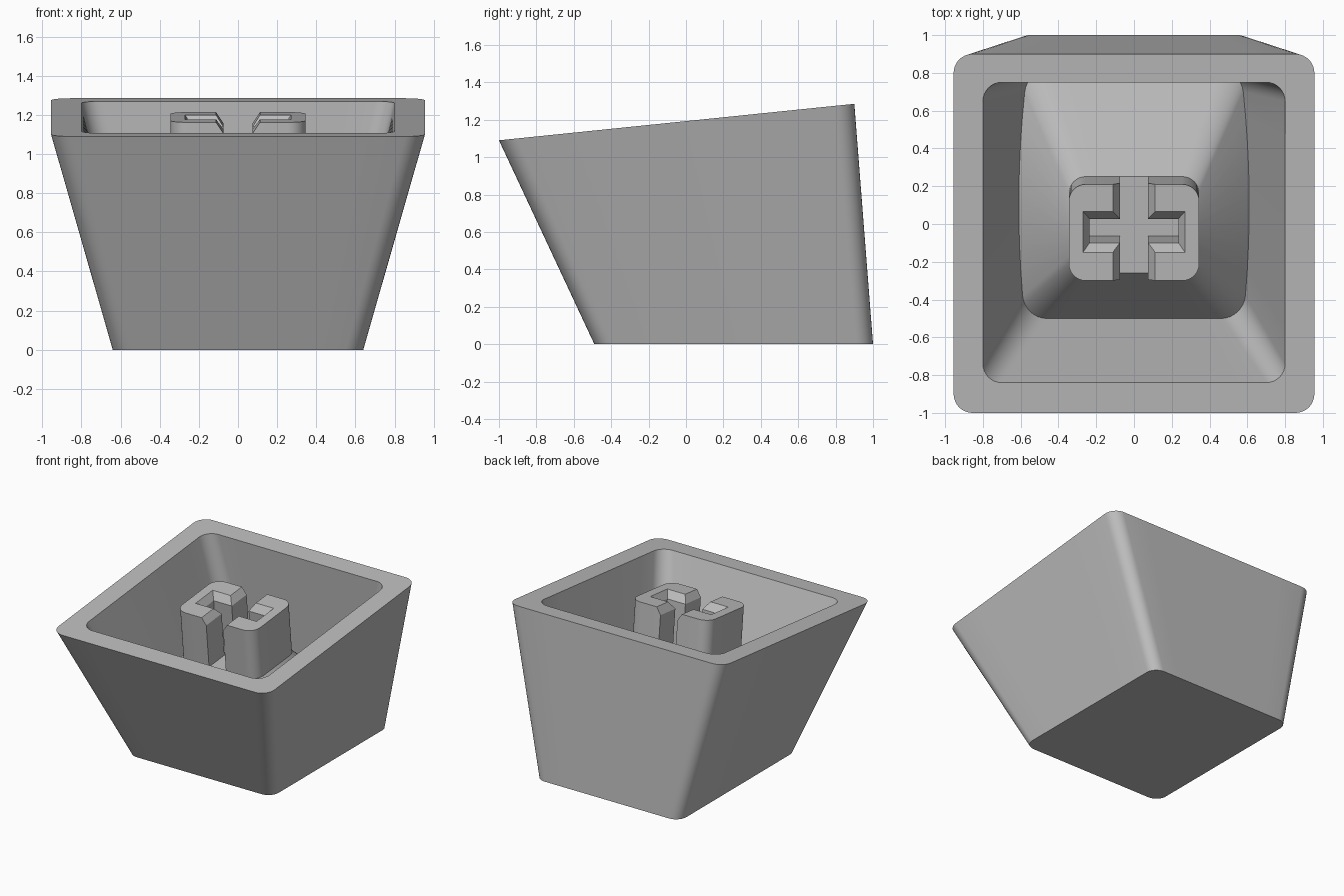
import bpy, bmesh, math

if "Cube" in bpy.data.objects:
    bpy.data.objects.remove(bpy.data.objects["Cube"], do_unlink=True)

GREY = (0.5, 0.5, 0.5, 1)
mat = bpy.data.materials.new("plain grey")
mat.use_nodes = True
mat.diffuse_color = GREY
mat.node_tree.nodes["Principled BSDF"].inputs["Base Color"].default_value = GREY

TILT = 0.1026


def rim(y):
    """Height of the sloping rim plane."""
    return 1.1926 + TILT * y


def below(x, y, depth):
    """Point at a depth measured square to the rim plane."""
    return (x, y + TILT * depth, rim(y) - depth)


def arc(cx, cy, r, start, n=8):
    return [(cx + r * math.cos(a), cy + r * math.sin(a))
            for a in (math.radians(start + 90 * i / n) for i in range(n + 1))]


def rounded_rect(hx, y0, y1, r, side=8):
    """Rounded rectangle outline with evenly divided straight sides."""
    corners = [arc(hx - r, y1 - r, r, 0), arc(r - hx, y1 - r, r, 90),
               arc(r - hx, y0 + r, r, 180), arc(hx - r, y0 + r, r, 270)]
    pts = []
    for i, c in enumerate(corners):
        a, b = c[-1], corners[(i + 1) % 4][0]
        pts += c
        pts += [(a[0] + (b[0] - a[0]) * k / side, a[1] + (b[1] - a[1]) * k / side)
                for k in range(1, side)]
    return pts


def loft(name, rings):
    """Skin matching rings in order and cap both ends."""
    bm = bmesh.new()
    loops = [[bm.verts.new(p) for p in ring] for ring in rings]
    for a, b in zip(loops, loops[1:]):
        for i in range(len(a)):
            j = (i + 1) % len(a)
            bm.faces.new((a[i], a[j], b[j], b[i]))
    bm.faces.new(loops[0])
    bm.faces.new(loops[-1])
    bmesh.ops.recalc_face_normals(bm, faces=bm.faces)
    mesh = bpy.data.meshes.new(name)
    bm.to_mesh(mesh)
    bm.free()
    mesh.materials.append(mat)
    ob = bpy.data.objects.new(name, mesh)
    bpy.context.collection.objects.link(ob)
    bpy.ops.object.select_all(action="DESELECT")
    ob.select_set(True)
    bpy.context.view_layer.objects.active = ob
    bpy.ops.object.shade_smooth_by_angle(angle=math.radians(30))
    return ob


def wall_foot(x, y):
    """Foot of the inner wall, where it meets the mound around the stem."""
    z = 0.46 - 0.35 * (y - 0.1) ** 2
    return (x * (1 + 0.42 * (z - 0.42)), y, z)


# Hollow tapered shell, with a mound inside rising to the stem
loft("shell", [
    [(x, y, 0) for x, y in rounded_rect(0.64, -0.49, 1.0, 0.09)],
    [(x, y, rim(y)) for x, y in rounded_rect(0.955, -1.0, 0.9, 0.1)],
    [(x, y, rim(y)) for x, y in rounded_rect(0.8, -0.84, 0.75, 0.1)],
    [wall_foot(x, y) for x, y in rounded_rect(0.6, -0.5, 0.82, 0.12)],
    [below(x, y, 0.4) for x, y in rounded_rect(0.345, -0.3, 0.21, 0.09)],
])


def post_outline(slot, end, low, high):
    """C-shaped half of the stem around one arm of the cross slot."""
    r = 0.09
    outer = arc(0.345 - r, -0.3 + r, r, 270) + arc(0.345 - r, 0.21 - r, r, 0)
    return [(slot, -0.3)] + outer + [(slot, 0.21), (slot, high), (end, high),
                                     (end, low), (slot, low)]


# Two stem posts with a chamfered cross slot between them
narrow = post_outline(0.075, 0.235, -0.105, 0.022)
wide = post_outline(0.112, 0.27, -0.15, 0.066)
posts = loft("stem_posts", [
    [below(x, y, 0.45) for x, y in narrow],
    [below(x, y, 0.055) for x, y in narrow],
    [below(x, y, 0) for x, y in wide],
])
posts.modifiers.new("mirror", "MIRROR").use_mirror_merge = False
